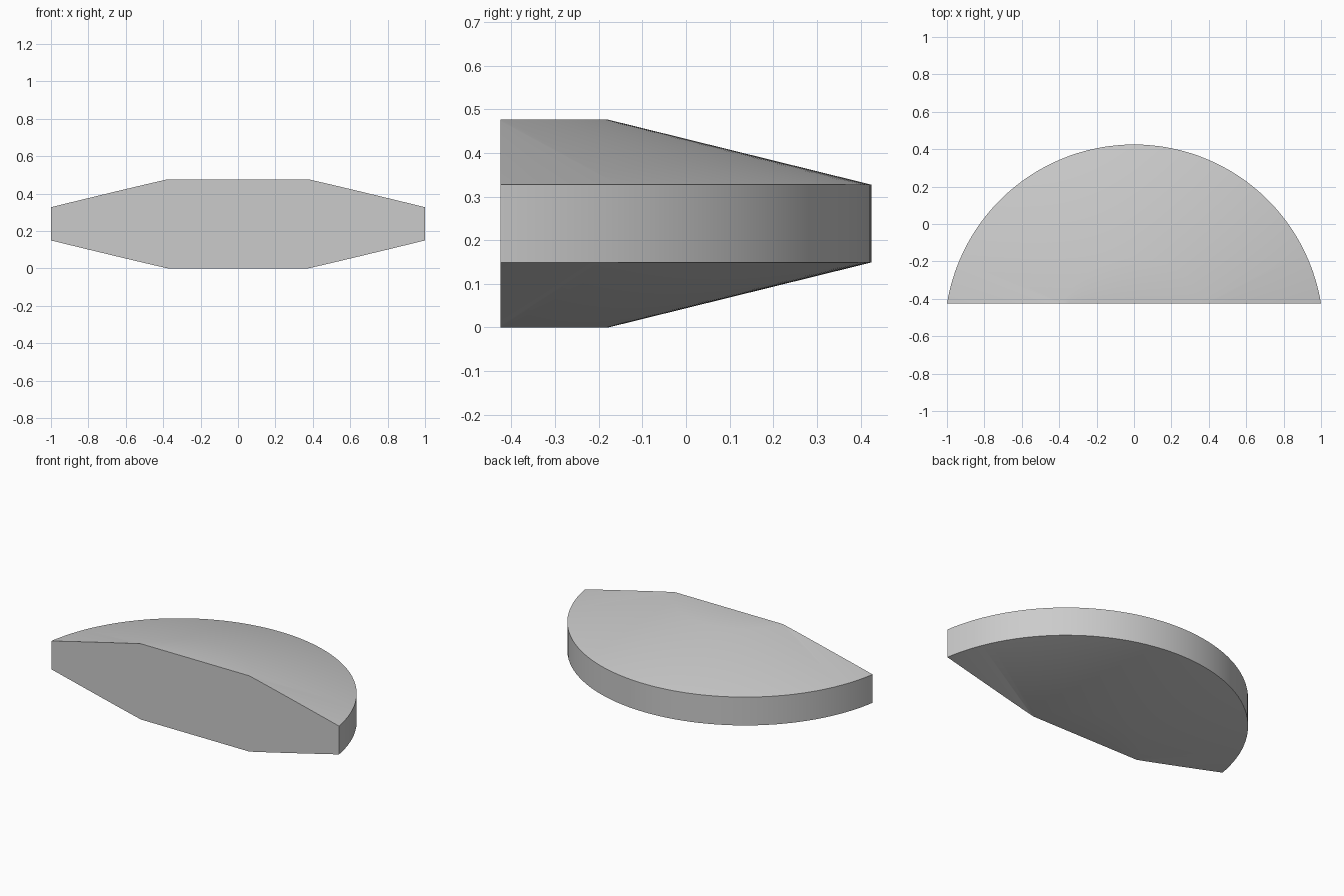
import bpy
import bmesh
import math

cube = bpy.data.objects.get("Cube")
if cube:
    bpy.data.objects.remove(cube, do_unlink=True)

HEIGHT = 0.476
FRONT = -0.425          # plane of the flat cut face
AXIS_Y = -0.588         # centre of the turned disc
OUTER_R, HUB_R = 1.013, 0.41
RIM_LOW, RIM_HIGH = 0.149, 0.327

grey = bpy.data.materials.new("light_grey")
grey.use_nodes = True
colour = (0.6, 0.6, 0.6, 1)
grey.diffuse_color = colour
grey.node_tree.nodes["Principled BSDF"].inputs["Base Color"].default_value = colour

# Turn the bevelled disc profile around its axis
bm = bmesh.new()
profile = [(0, 0), (HUB_R, 0), (OUTER_R, RIM_LOW),
           (OUTER_R, RIM_HIGH), (HUB_R, HEIGHT), (0, HEIGHT)]
verts = [bm.verts.new((r, AXIS_Y, z)) for r, z in profile]
edges = [bm.edges.new(pair) for pair in zip(verts, verts[1:])]
bmesh.ops.spin(bm, geom=verts + edges, cent=(0, AXIS_Y, 0), axis=(0, 0, 1),
               angle=math.tau, steps=128, use_merge=False)
bmesh.ops.remove_doubles(bm, verts=bm.verts, dist=0.0001)

# Slice off the front and close it with one flat face
cut = bmesh.ops.bisect_plane(bm, geom=bm.verts[:] + bm.edges[:] + bm.faces[:],
                             plane_co=(0, FRONT, 0), plane_no=(0, -1, 0),
                             clear_outer=True)
rim = [e for e in cut["geom_cut"] if isinstance(e, bmesh.types.BMEdge)]
bmesh.ops.contextual_create(bm, geom=rim)
bmesh.ops.recalc_face_normals(bm, faces=bm.faces)

mesh = bpy.data.meshes.new("half_disc")
bm.to_mesh(mesh)
bm.free()
mesh.materials.append(grey)
disc = bpy.data.objects.new("half_disc", mesh)
bpy.context.collection.objects.link(disc)

# Smooth the shallow bevels, keep the rim and cut face crisp
bpy.ops.object.select_all(action="DESELECT")
disc.select_set(True)
bpy.context.view_layer.objects.active = disc
bpy.ops.object.shade_smooth_by_angle(angle=math.radians(30))
